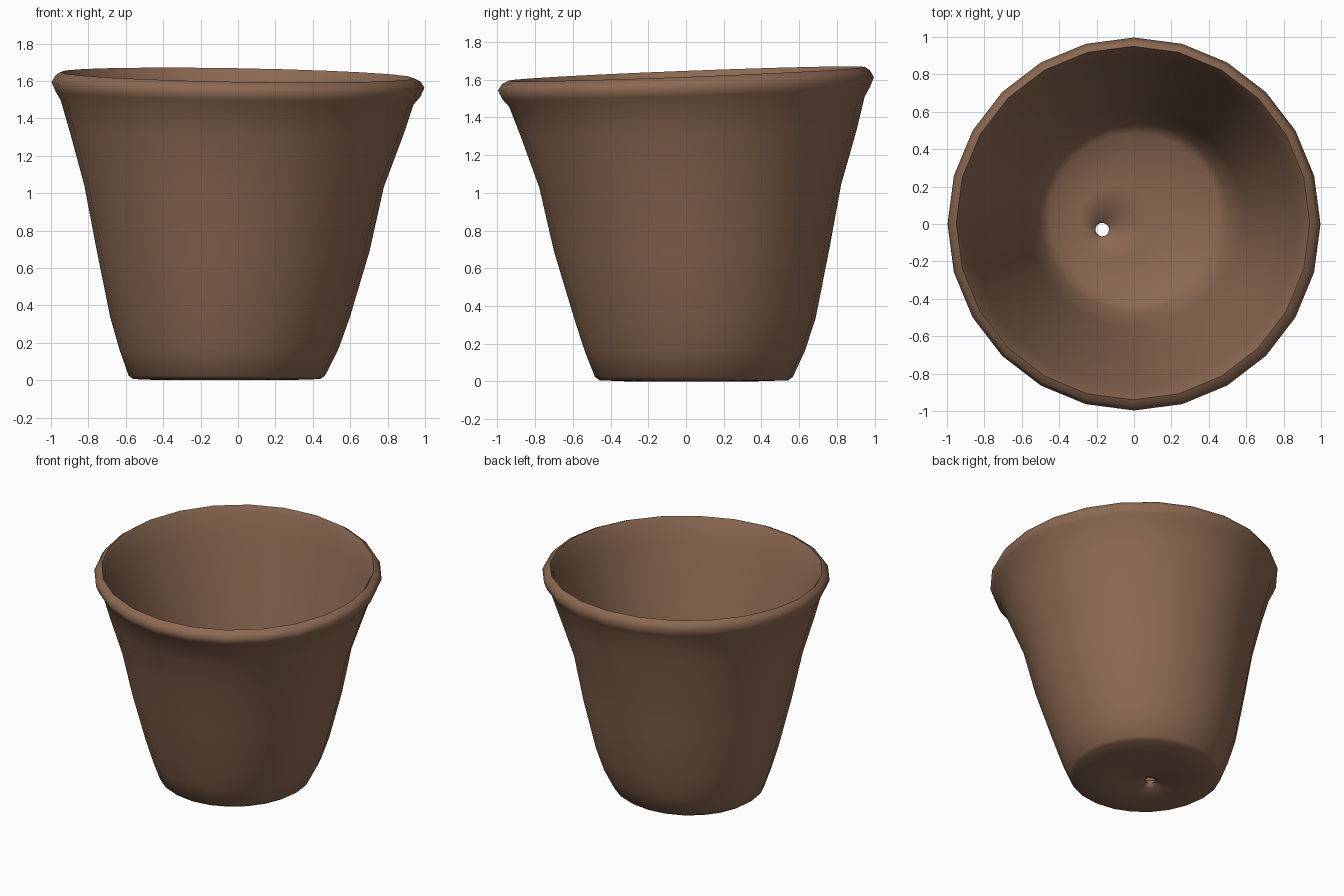
import bpy, bmesh, math

old = bpy.data.objects.get("Cube")
if old:
    bpy.data.objects.remove(old, do_unlink=True)

clay = bpy.data.materials.new("brown clay")
clay.use_nodes = True
colour = (0.26, 0.14, 0.083, 1)
clay.diffuse_color = colour
clay.node_tree.nodes["Principled BSDF"].inputs["Base Color"].default_value = colour

SIDES = 24
# Closed pot section: centre x, centre y, radius, height, from drain hole
# out under the base, up the wall, over the lip and down the inside
RINGS = [
    (-0.17, -0.03, 0.036, 0.05),
    (-0.16, -0.02, 0.08, 0.025),
    (-0.08, 0.03, 0.33, 0.006),
    (-0.06, 0.045, 0.50, 0.012),
    (-0.06, 0.045, 0.525, 0.03),
    (-0.05, 0.05, 0.585, 0.17),
    (-0.045, 0.05, 0.64, 0.34),
    (-0.03, 0.03, 0.73, 0.70),
    (-0.025, 0.02, 0.80, 1.04),
    (-0.01, 0.01, 0.89, 1.32),
    (-0.005, 0.005, 0.943, 1.49),
    (0.0, 0.0, 0.975, 1.535),
    (0.0, 0.0, 0.997, 1.585),
    (0.0, 0.0, 0.975, 1.62),
    (-0.005, 0.005, 0.945, 1.637),
    (-0.005, 0.005, 0.922, 1.60),
    (0.0, 0.01, 0.88, 1.46),
    (0.0, 0.02, 0.74, 1.04),
    (0.0, 0.03, 0.58, 0.40),
    (0.0, 0.04, 0.51, 0.16),
    (0.0, 0.04, 0.45, 0.10),
    (-0.10, 0.01, 0.20, 0.085),
    (-0.17, -0.03, 0.045, 0.075),
]

# Pot with a slightly tilted, hand-thrown rim
bm = bmesh.new()
loops = []
for cx, cy, radius, z in RINGS:
    ring = []
    for i in range(SIDES):
        a = math.tau * i / SIDES
        wobble = 1 + 0.006 * math.sin(3 * a + 2 * z) * (radius < 0.9)
        x = cx + radius * wobble * math.cos(a)
        y = cy + radius * wobble * math.sin(a)
        lean = (z / 1.6) ** 3
        ring.append(bm.verts.new((x, y, z + lean * (0.036 * y - 0.016 * x))))
    loops.append(ring)

for lower, upper in zip(loops, loops[1:] + loops[:1]):
    for i in range(SIDES):
        j = (i + 1) % SIDES
        bm.faces.new((lower[i], lower[j], upper[j], upper[i]))
bmesh.ops.recalc_face_normals(bm, faces=bm.faces)
lowest = min(v.co.z for v in bm.verts)
bmesh.ops.translate(bm, verts=bm.verts, vec=(0, 0, -lowest))

mesh = bpy.data.meshes.new("flower_pot")
bm.to_mesh(mesh)
bm.free()
mesh.materials.append(clay)
pot = bpy.data.objects.new("flower_pot", mesh)
bpy.context.collection.objects.link(pot)
bpy.ops.object.select_all(action="DESELECT")
pot.select_set(True)
bpy.context.view_layer.objects.active = pot
bpy.ops.object.shade_smooth_by_angle(angle=math.radians(70))
